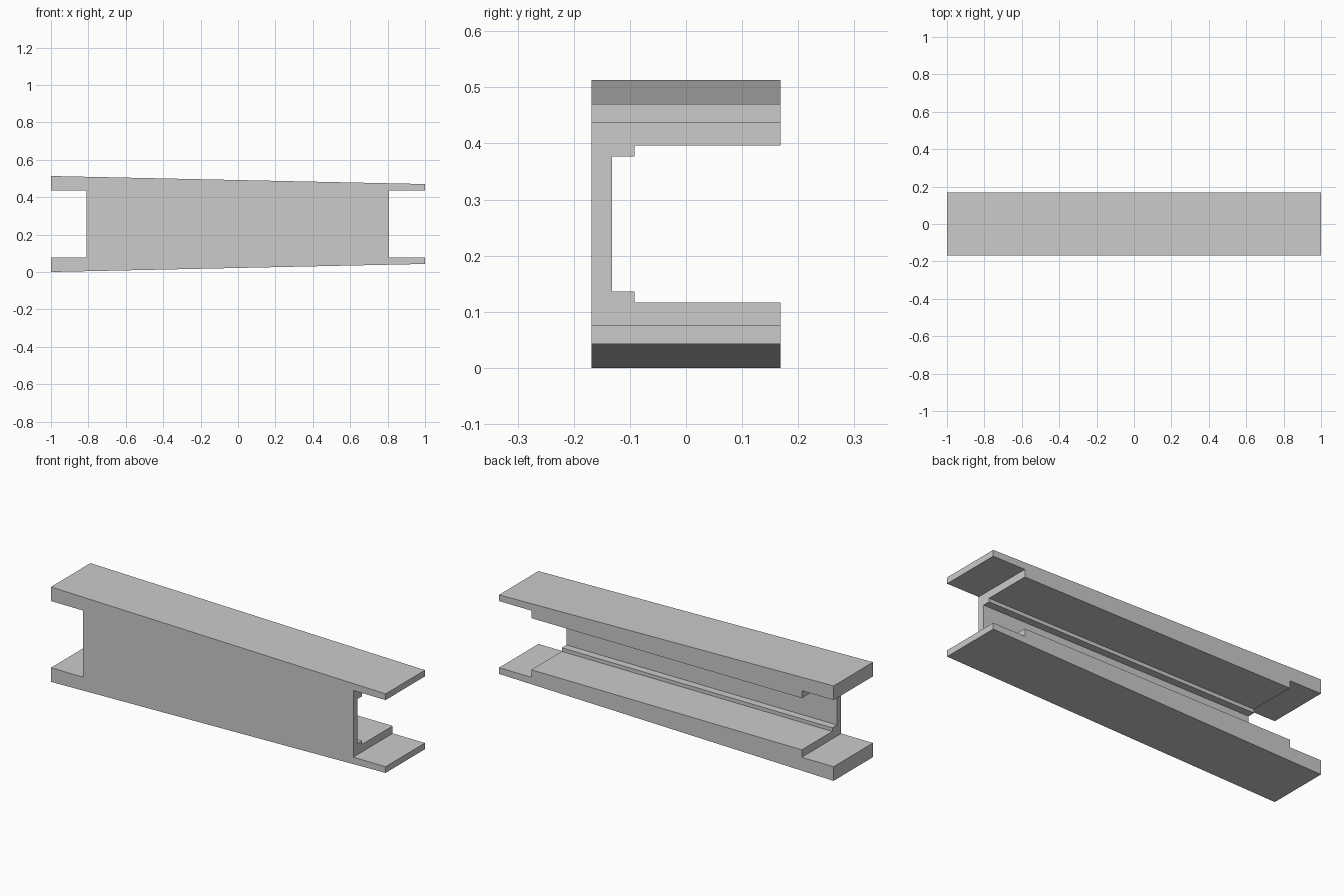
import bpy
import bmesh
from mathutils import Vector

cube = bpy.data.objects.get("Cube")
if cube:
    bpy.data.objects.remove(cube, do_unlink=True)

# Plain grey
grey = bpy.data.materials.new("plain grey")
grey.use_nodes = True
colour = (0.6, 0.6, 0.6, 1)
grey.diffuse_color = colour
grey.node_tree.nodes["Principled BSDF"].inputs["Base Color"].default_value = colour


def prism(name, points, direction):
    """Closed outline swept along a direction."""
    bm = bmesh.new()
    face = bm.faces.new([bm.verts.new(p) for p in points])
    swept = bmesh.ops.extrude_face_region(bm, geom=[face], use_keep_orig=True)
    moved = [v for v in swept["geom"] if isinstance(v, bmesh.types.BMVert)]
    bmesh.ops.translate(bm, verts=moved, vec=Vector(direction))
    bmesh.ops.recalc_face_normals(bm, faces=bm.faces)
    mesh = bpy.data.meshes.new(name)
    bm.to_mesh(mesh)
    bm.free()
    mesh.materials.append(grey)
    obj = bpy.data.objects.new(name, mesh)
    bpy.context.collection.objects.link(obj)
    return obj


mid = 0.2565       # height of the lengthwise symmetry plane
half_width = 0.168


def mirrored(upper):
    """Upper half outline followed by its reflection below the mid plane."""
    return [(a, mid + h) for a, h in upper] + [(a, mid - h) for a, h in reversed(upper)]


# Tapered beam with a notch in each end
left_end = [(0.807, 0.18), (1, 0.18), (1, 0.2135)]
right_end = [(-1, 0.2565), (-1, 0.18), (-0.81, 0.18)]
outline = mirrored(left_end + right_end)
beam = prism("tapered_channel_beam",
             [(x, -half_width, z) for x, z in outline],
             (0, 2 * half_width, 0))

# Stepped channel along the back, leaving a thin web at the front
channel = mirrored([(-0.132, 0.12), (-0.092, 0.12), (-0.092, 0.1395), (0.3, 0.1395)])
cutter = prism("channel_cutter", [(-0.9, y, z) for y, z in channel], (1.8, 0, 0))
cutter.hide_render = True

cut = beam.modifiers.new("channel", "BOOLEAN")
cut.operation = "DIFFERENCE"
cut.solver = "EXACT"
cut.object = cutter
bpy.context.view_layer.objects.active = beam
bpy.ops.object.modifier_apply(modifier=cut.name)
bpy.data.objects.remove(cutter, do_unlink=True)
